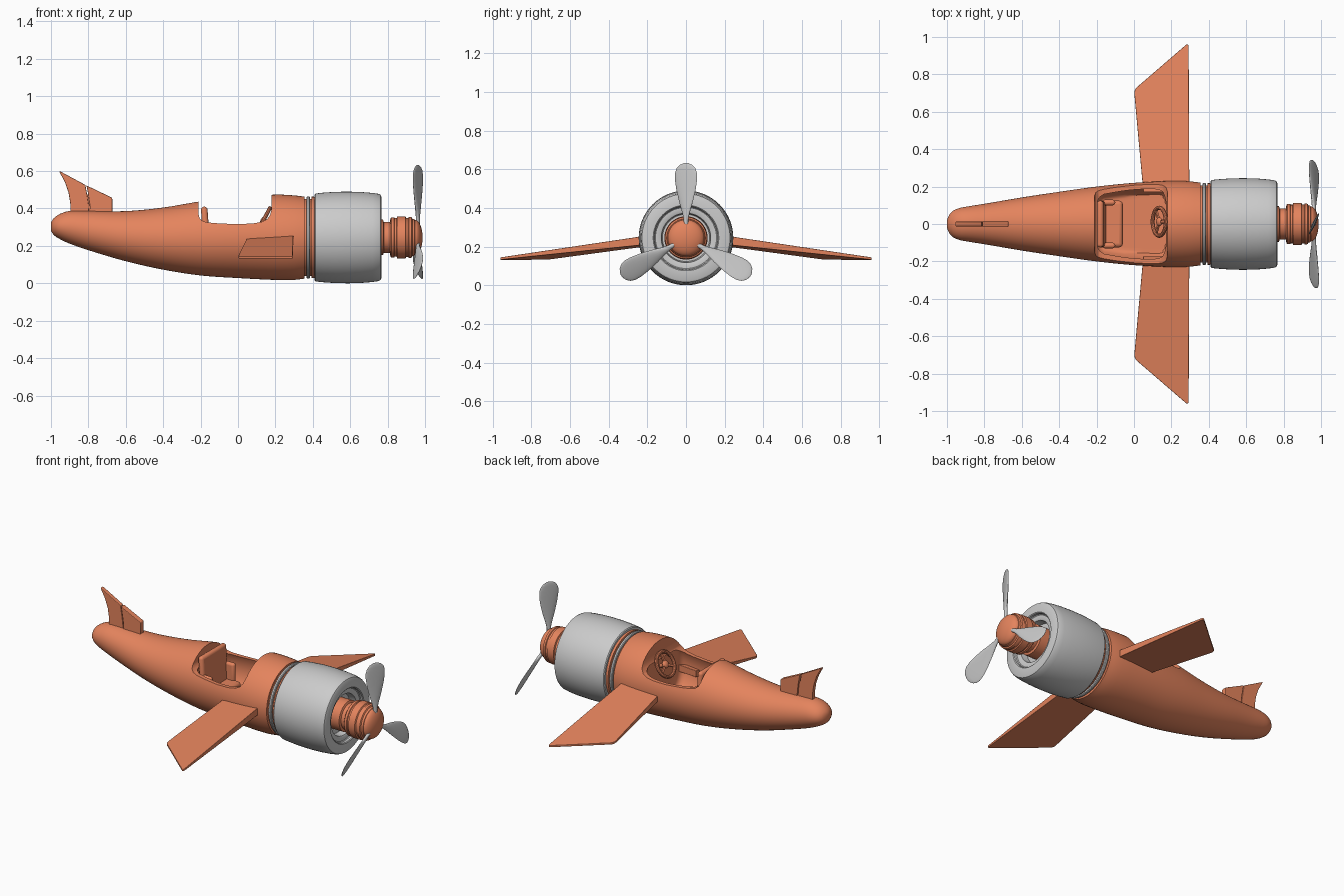
import bpy, bmesh
from math import sin, cos, pi, radians, sqrt
from mathutils import Matrix, Vector

if "Cube" in bpy.data.objects:
    bpy.data.objects.remove(bpy.data.objects["Cube"])

AX = 0.245  # height of the engine axis
orange = bpy.data.materials.new("orange")
orange.diffuse_color = (0.78, 0.23, 0.11, 1)
orange.use_nodes = True
orange.node_tree.nodes["Principled BSDF"].inputs["Base Color"].default_value = orange.diffuse_color


def finish(name, bm, mat=None, angle=35):
    bmesh.ops.recalc_face_normals(bm, faces=bm.faces)
    me = bpy.data.meshes.new(name)
    bm.to_mesh(me)
    bm.free()
    ob = bpy.data.objects.new(name, me)
    bpy.context.collection.objects.link(ob)
    if mat:
        me.materials.append(mat)
    smooth(ob, angle)
    return ob


def smooth(ob, angle=35):
    bpy.ops.object.select_all(action='DESELECT')
    ob.select_set(True)
    bpy.context.view_layer.objects.active = ob
    bpy.ops.object.shade_smooth_by_angle(angle=radians(angle))


def modify(ob, kind, **props):
    m = ob.modifiers.new(kind, kind)
    for k, v in props.items():
        setattr(m, k, v)
    bpy.context.view_layer.objects.active = ob
    bpy.ops.object.modifier_apply(modifier=m.name)


def loft(rings, bm=None):
    bm = bm or bmesh.new()
    loops = [[bm.verts.new(p) for p in r] for r in rings]
    n = len(loops[0])
    for a, b in zip(loops, loops[1:]):
        for i in range(n):
            bm.faces.new((a[i], a[(i + 1) % n], b[(i + 1) % n], b[i]))
    bm.faces.new(loops[0])
    bm.faces.new(loops[-1])
    return bm


def lathe(name, prof, mat=None, n=64):
    rings = [[(x, r * cos(2 * pi * i / n), AX + r * sin(2 * pi * i / n)) for i in range(n)]
             for x, r in prof]
    return finish(name, loft(rings), mat)


def prism(pts, y0, y1):
    return loft([[(x, y, z) for x, z in pts] for y in (y0, y1)])


def slab(name, size, loc, tilt=0, bevel=0.02, mat=orange):
    bm = bmesh.new()
    bmesh.ops.create_cube(bm, size=1, matrix=Matrix.Translation(loc)
                          @ Matrix.Rotation(tilt, 4, 'Y') @ Matrix.Diagonal((*size, 1)))
    ob = finish(name, bm, mat)
    modify(ob, 'BEVEL', width=bevel, segments=4)
    smooth(ob)
    return ob


# Fuselage stations: x, half width, bottom, top
ST = [(-1.0, .02, .28, .325), (-.985, .055, .258, .348), (-.95, .08, .235, .372),
      (-.9, .092, .212, .387), (-.8, .108, .177, .387), (-.6, .142, .118, .386),
      (-.4, .172, .073, .405), (-.2, .2, .042, .438), (0, .22, .028, .46),
      (.2, .23, .018, .474), (.3, .228, .018, .47), (.355, .221, .025, .463)]


def station(x):
    k = max(i for i in range(len(ST) - 1) if ST[i][0] <= x)
    p = [Vector(ST[min(max(j, 0), len(ST) - 1)]) for j in range(k - 1, k + 3)]
    t = (x - p[1][0]) / (p[2][0] - p[1][0])

    def slope(a, b):
        return (b - a) / (b[0] - a[0]) * (p[2][0] - p[1][0])
    m1, m2 = slope(p[0], p[2]), slope(p[1], p[3])
    return (p[1] * (2*t**3 - 3*t**2 + 1) + m1 * (t**3 - 2*t*t + t)
            + p[2] * (3*t*t - 2*t**3) + m2 * (t**3 - t*t))


def section(x, inset=0, floor=-1, n=64):
    _, w, lo, hi = station(x)
    c, h = (lo + hi) / 2, (hi - lo) / 2
    return [(x, (w - inset) * cos(2 * pi * i / n),
             max(floor, c + (h - inset) * sin(2 * pi * i / n))) for i in range(n)]


xs = []
for a, b in zip(ST, ST[1:]):
    k = max(2, round((b[0] - a[0]) / .035))
    xs += [a[0] + (b[0] - a[0]) * j / k for j in range(k)]
fuselage = finish("fuselage", loft([section(x) for x in xs + [.355]]), orange)

# Cockpit opening: hollow interior, then a saddle cut through the sides
pocket = [(-.198, .055), (-.192, .04), (-.18, .03), (-.16, .024), (-.05, .022), (.05, .022),
          (.135, .024), (.155, .032), (.165, .045), (.17, .06)]
hollow = finish("cockpit_hollow", loft([section(x, i, .12) for x, i in pocket]), orange)
saddle = finish("cockpit_saddle", prism(
    [(-.21, .7), (-.21, .365), (-.204, .345), (-.188, .332), (-.16, .325), (-.1, .32),
     (0, .316), (.08, .32), (.125, .328), (.155, .342), (.172, .365), (.18, .4), (.18, .7)],
    -.4, .4), orange)
for cutter in (hollow, saddle):
    cutter.hide_render = True
    modify(fuselage, 'BOOLEAN', operation='DIFFERENCE', solver='EXACT', object=cutter)
    bpy.data.objects.remove(cutter)
smooth(fuselage)

# Seat with cushion
slab("seat_back", (.035, .25, .27), (-.172, 0, .275), radians(-4), .017)
slab("seat_cushion", (.12, .25, .07), (-.12, 0, .16), 0, .02)
for s in (-1, 1):
    slab("seat_bolster", (.07, .03, .13), (-.135, s * .115, .235), 0, .014)

# Steering wheel with hub, spokes and column
frame = Matrix.Translation((.135, .012, .335)) @ Matrix.Rotation(radians(-62), 4, 'Y')
bm = bmesh.new()
R, r, n, k = .075, .011, 40, 10
vs = [[bm.verts.new(((R + r * cos(2*pi*j/k)) * cos(2*pi*i/n),
                     (R + r * cos(2*pi*j/k)) * sin(2*pi*i/n), r * sin(2*pi*j/k)))
       for j in range(k)] for i in range(n)]
for i in range(n):
    for j in range(k):
        a, b = vs[i], vs[(i + 1) % n]
        bm.faces.new((a[j], b[j], b[(j + 1) % k], a[(j + 1) % k]))
bmesh.ops.create_uvsphere(bm, u_segments=20, v_segments=10, radius=.024,
                          matrix=Matrix.Diagonal((1, 1, .6, 1)))
for i in range(3):
    bmesh.ops.create_cube(bm, size=1, matrix=Matrix.Rotation(2 * pi * i / 3, 4, 'Z')
                          @ Matrix.Translation((.037, 0, 0)) @ Matrix.Diagonal((.074, .014, .01, 1)))
bmesh.ops.create_cone(bm, cap_ends=True, segments=16, radius1=.012, radius2=.012, depth=.07,
                      matrix=Matrix.Translation((0, 0, -.035)))
bm.transform(frame)
finish("steering_wheel", bm, orange)

# Neck rings between fuselage and engine
lathe("neck", [(.34, .206), (.392, .206), (.394, .218), (.405, .218), (.43, .214)], orange)
lathe("neck_ring", [(.366, .2), (.366, .216), (.37, .22), (.38, .22), (.384, .216), (.384, .2)])

# Engine cowling
lathe("engine_cowling", [(.41, .2), (.41, .23), (.415, .235), (.45, .239), (.52, .244), (.59, .245),
                         (.66, .243), (.72, .238), (.752, .233), (.762, .228), (.766, .22),
                         (.766, .17), (.762, .165), (.75, .163), (.746, .158), (.746, .135),
                         (.742, .128), (.7, .122), (.7, .02)])

# Propeller hub and spinner
dome = [(.945 + .042 * sin(a * pi / 20), .094 * cos(a * pi / 20)) for a in range(10)]
lathe("propeller_hub", [(.69, .095), (.775, .095), (.78, .082), (.812, .082), (.815, .102),
                        (.82, .108), (.835, .108), (.838, .103), (.848, .103), (.851, .112),
                        (.895, .112), (.899, .105), (.91, .105), (.913, .11), (.928, .108),
                        (.932, .1), (.944, .097)] + dome + [(.987, .002)], orange)

# Propeller blades: radius, half width, half thickness
BL = [(.05, .011, .010), (.1, .013, .010), (.14, .024, .010), (.19, .04, .009), (.25, .055, .008),
      (.3, .063, .007), (.335, .063, .006), (.36, .054, .005), (.377, .037, .004), (.386, .016, .002),
      (.388, .003, .001)]
for b in range(3):
    rings = []
    for rad, w, t in BL:
        pitch = radians(25 + 20 * max(0, .2 - rad))
        ring = []
        for i in range(20):
            u, v = w * cos(pi * i / 10), t * sin(pi * i / 10)
            ring.append((u * sin(pitch) + v * cos(pitch), u * cos(pitch) - v * sin(pitch), rad))
        rings.append(ring)
    bm = loft(rings)
    bm.transform(Matrix.Translation((.962, 0, AX)) @ Matrix.Rotation(2 * pi * b / 3, 4, 'X'))
    finish("propeller_blade", bm)

# Wings: swept tips, drooping outwards, thick at the root
for s in (-1, 1):
    outline = [((.296, .17, .238), .024), ((.292, .97, .137), .006),
               ((0, .718, .138), .006), ((.05, .17, .226), .02)]
    bm = loft([[(x, s * y, z + d * t) for (x, y, z), t in outline] for d in (-1, 1)])
    bm.edges.ensure_lookup_table()
    tips = [e for e in bm.edges if all(abs(v.co.y) > .6 for v in e.verts)
            and (e.verts[0].co - e.verts[1].co).xy.length < .001]
    bmesh.ops.bevel(bm, geom=tips, offset=.02, segments=4, affect='EDGES', profile=.5)
    wing = finish("wing", bm, orange)
    modify(wing, 'BEVEL', width=.012, segments=4, limit_method='ANGLE')
    smooth(wing, 40)

# Tail fin and rudder
parts = {"tail_fin": ([(-.79, .36), (-.793, .42), (-.801, .475), (-.81, .523), (-.674, .458),
                       (-.672, .45), (-.672, .36)], .017),
         "rudder": ([(-.895, .36), (-.897, .43), (-.906, .485), (-.925, .54), (-.957, .6),
                     (-.948, .597), (-.816, .526), (-.807, .475), (-.799, .42), (-.796, .36)], .013)}
for name, (pts, t) in parts.items():
    fin = finish(name, prism(pts, -t, t), orange)
    modify(fin, 'BEVEL', width=.004, segments=2, limit_method='ANGLE')
    smooth(fin)
slab("rudder_hinge", (.05, .014, .11), (-.8, 0, .42), radians(-8), .003)
